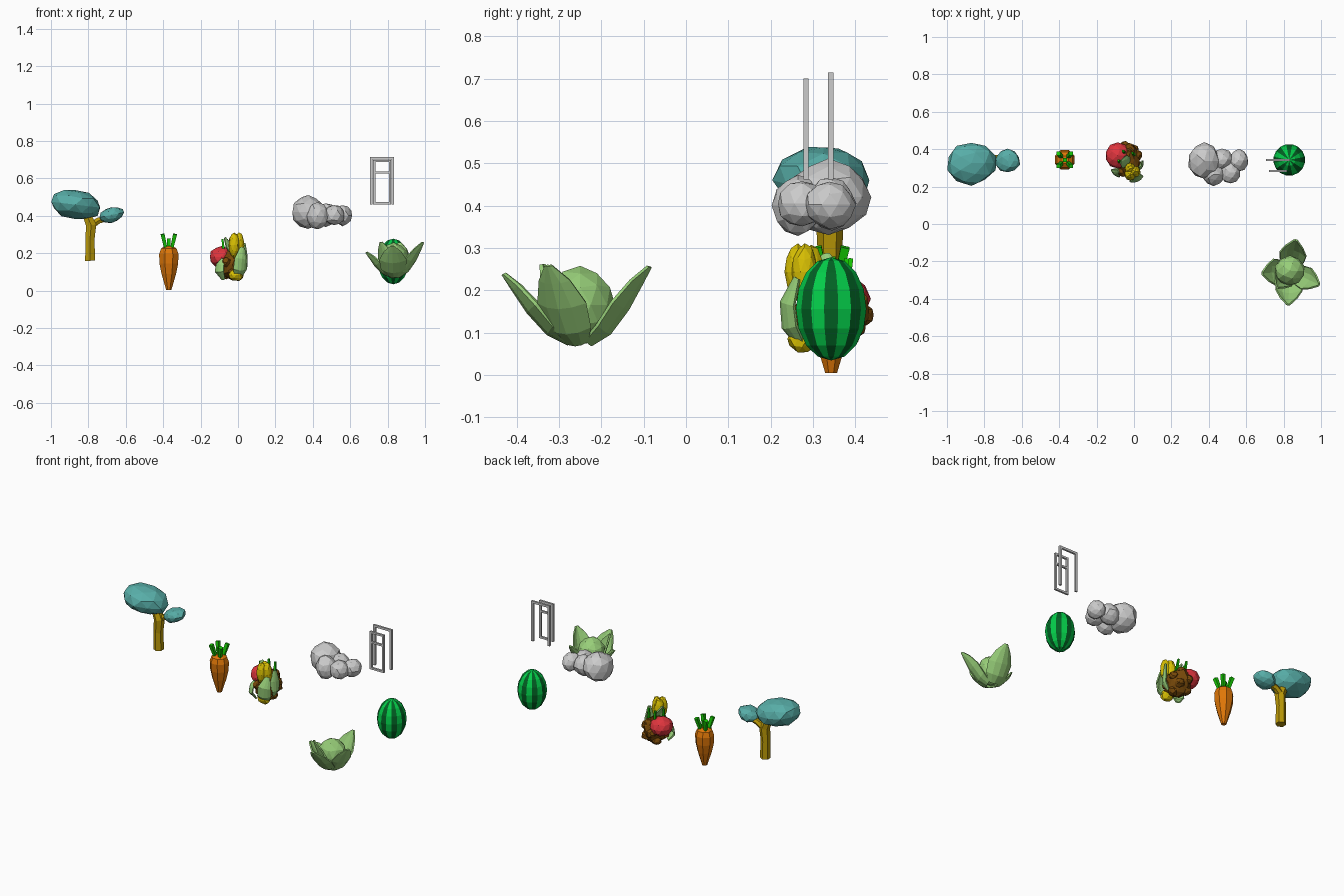
import bpy, bmesh, math, random
from mathutils import Vector

if "Cube" in bpy.data.objects:
    bpy.data.objects.remove(bpy.data.objects["Cube"])

random.seed(4)
mats = {}


def paint(ob, *names):
    for n in names:
        if n:
            ob.data.materials.append(mats[n])


def colour(name, rgb):
    m = bpy.data.materials.new(name)
    m.diffuse_color = [(c / 255) ** 2.2 for c in rgb] + [1]
    m.use_nodes = True
    m.node_tree.nodes["Principled BSDF"].inputs["Base Color"].default_value = m.diffuse_color
    mats[name] = m


for n, c in dict(teal=(88, 172, 166), bark=(186, 152, 16), orange=(222, 118, 16), stalk=(28, 200, 10),
                 rind=(12, 205, 75), stripe=(8, 98, 40), lettuce=(150, 205, 120), red=(222, 56, 64),
                 brown=(118, 74, 18), yellow=(215, 190, 10)).items():
    colour(n, c)


def finish(name, bm, *cols):
    bmesh.ops.recalc_face_normals(bm, faces=bm.faces[:])
    me = bpy.data.meshes.new(name)
    bm.to_mesh(me)
    bm.free()
    ob = bpy.data.objects.new(name, me)
    bpy.context.collection.objects.link(ob)
    paint(ob, *cols)
    return ob


def blob(name, centre, radii, col=None, sub=2, jitter=0.08, tilt=0.0):
    """Faceted, slightly uneven ball; tilt shears z along x."""
    bm = bmesh.new()
    bmesh.ops.create_icosphere(bm, subdivisions=sub, radius=1)
    for v in bm.verts:
        v.co *= 1 + random.uniform(-jitter, jitter)
        v.co = Vector([a * b for a, b in zip(v.co, radii)])
        v.co.z += tilt * v.co.x
        v.co += Vector(centre)
    return finish(name, bm, col)


def tube(name, points, radii, col=None, sides=6):
    """Low-poly tube through points."""
    bm = bmesh.new()
    pts = [Vector(p) for p in points]
    rings = []
    for i, (p, r) in enumerate(zip(pts, radii)):
        d = (pts[min(i + 1, len(pts) - 1)] - pts[max(i - 1, 0)]).normalized()
        u = d.cross(Vector((0, 1, 0))).normalized()
        w = d.cross(u)
        rings.append([bm.verts.new(p + r * (u * math.cos(a) + w * math.sin(a)))
                      for a in [2 * math.pi * (k + 0.5) / sides for k in range(sides)]])
    for a, b in zip(rings, rings[1:]):
        for k in range(sides):
            bm.faces.new((a[k], a[k - 1], b[k - 1], b[k]))
    bm.faces.new(rings[0])
    bm.faces.new(rings[-1])
    return finish(name, bm, col)


def leaf(name, path, widths, hub, col, thick=0.008, cup=0.35):
    """Cupped leaf along a path, its edges curling towards the hub."""
    bm = bmesh.new()
    rows = []
    for i, (p, w) in enumerate(zip(path, widths)):
        p = Vector(p)
        d = (Vector(path[min(i + 1, len(path) - 1)]) - Vector(path[max(i - 1, 0)])).normalized()
        inward = Vector(hub) - p
        inward = (inward - d * inward.dot(d)).normalized()
        side = d.cross(inward)
        rows.append([bm.verts.new(p + side * w * s + inward * w * cup * s * s) for s in (-1, -0.5, 0, 0.5, 1)])
    for a, b in zip(rows, rows[1:]):
        for k in range(4):
            bm.faces.new((a[k], a[k + 1], b[k + 1], b[k]))
    ob = finish(name, bm, col)
    s = ob.modifiers.new("thickness", "SOLIDIFY")
    s.thickness = thick
    s.offset = 0
    return ob


def box(bm, lo, hi):
    vs = bmesh.ops.create_cube(bm, size=1)["verts"]
    for v in vs:
        v.co = Vector([l + (h - l) * (c + 0.5) for l, h, c in zip(lo, hi, v.co)])


# Tree
tube("tree_trunk", [(-0.79, .34, .16), (-0.792, .34, .27), (-0.785, .34, .35), (-0.815, .34, .42)],
     [.031, .028, .032, .024], "bark")
tube("tree_branch", [(-0.79, .345, .345), (-0.745, .35, .375), (-0.69, .35, .39)], [.022, .019, .016], "bark")
blob("tree_crown_large", (-0.87, .325, .46), (.133, .115, .08), "teal", 2, .07, -0.12)
blob("tree_crown_small", (-0.675, .338, .405), (.066, .065, .042), "teal", 2, .07, 0.2)

# Carrot
tube("carrot_root", [(-0.37, .343, z) for z in (.004, .035, .09, .145, .195, .225, .24)],
     [.015, .025, .042, .054, .056, .045, .022], "orange", 8)
for i in range(5):
    a = math.pi * (0.25 + i / 2)
    r = 0 if i == 4 else 1
    dx, dy = r * math.cos(a), r * math.sin(a)
    tube("carrot_stalk_%d" % i, [(-0.37 + dx * .022, .343 + dy * .022, .225),
                                 (-0.37 + dx * .047, .343 + dy * .047, .302 if r else .28)],
         [.012, .015], "stalk", 4)

# Food scrap pile
blob("scrap_core", (-0.03, .345, .14), (.07, .088, .088), "brown", 2, .12)
for i in range(12):
    a = 2.4 * i
    z = -0.8 + 1.5 * i / 11
    r = math.sqrt(1 - z * z)
    blob("scrap_lump_%d" % i, (-0.033 + .055 * r * math.cos(a), .345 + .07 * r * math.sin(a), .14 + .075 * z),
         (.028, .03, .026), "brown", 2, .14)
blob("scrap_tomato", (-0.087, .365, .18), (.067, .07, .058), "red", 2, .03)
for i in range(3):
    a = i * 2.1
    blob("scrap_pepper_%d" % i, (-0.012 + .017 * math.cos(a), .28 + .018 * math.sin(a), .243),
         (.03, .031, .066), "yellow", 2, .06)
blob("scrap_peel", (-0.01, .275, .085), (.038, .035, .035), "yellow", 2, .1)
hub = (-0.035, .345, .15)
leaf("scrap_leaf_front", [(0.0, .275, .06), (.015, .235, .11), (.02, .23, .17), (.025, .26, .23)],
     [.015, .038, .036, .012], hub, "lettuce")
leaf("scrap_leaf_side", [(.02, .32, .09), (.045, .31, .13), (.043, .31, .19), (.035, .315, .255)],
     [.012, .025, .028, .01], hub, "lettuce")
leaf("scrap_leaf_left", [(-0.08, .29, .06), (-0.105, .265, .1), (-0.1, .27, .14), (-0.08, .28, .17)],
     [.012, .03, .025, .01], hub, "lettuce")
leaf("scrap_leaf_top", [(-0.02, .33, .2), (-0.04, .33, .24), (-0.055, .33, .265), (-0.07, .33, .285)],
     [.02, .035, .025, .008], hub, "lettuce")
for i, (x, y) in enumerate([(-0.075, .33), (-0.05, .38), (.0, .37)]):
    tube("scrap_sprig_%d" % i, [(x, y, .2), (x - .008, y + .01, .275)], [.01, .007], "stalk", 4)

# Rock cluster
for i, (c, r) in enumerate([((.375, .337, .42), (.085, .1, .088)), ((.425, .265, .40), (.06, .06, .07)),
                            ((.47, .345, .405), (.06, .055, .065)), ((.515, .275, .405), (.055, .06, .055)),
                            ((.56, .34, .402), (.05, .06, .055))]):
    blob("rock_%d" % i, c, r, None, 2, .06)

# Thin frames: open arch behind, closed frame with crossbar in front
bm = bmesh.new()
for x in (.705, .82):
    box(bm, (x, .336, .462), (x + .014, .348, .715))
box(bm, (.705, .336, .701), (.834, .348, .715))
finish("frame_arch", bm)
bm = bmesh.new()
for x in (.722, .806):
    box(bm, (x, .278, .462), (x + .013, .29, .70))
for z in (.462, .626, .688):
    box(bm, (.722, .278, z), (.819, .29, z + .012))
finish("frame_panel", bm)

# Striped melon
bm = bmesh.new()
bmesh.ops.create_uvsphere(bm, u_segments=16, v_segments=8, radius=1)
for v in bm.verts:
    a = math.pi / 16
    x, y, z = v.co
    v.co = (.83 + .085 * (x * math.cos(a) - y * math.sin(a)),
            .343 + .085 * (x * math.sin(a) + y * math.cos(a)), .156 + .122 * z)
for f in bm.faces:
    c = f.calc_center_median()
    k = round(math.atan2(c.y - .343, c.x - .83) / (math.pi / 8))
    f.material_index = k % 2
finish("melon", bm, "stripe", "rind")

# Lettuce: round heart with cupped outer leaves
blob("lettuce_heart", (.833, -0.25, .165), (.082, .08, .09), "lettuce", 2, .04)
for i, (tx, ty, tz, w) in enumerate([(.865, -.085, .255, .075), (.99, -.325, .258, .065),
                                     (.825, -.432, .238, .075), (.685, -.265, .205, .075),
                                     (.765, -.34, .26, .06)]):
    base, tip = Vector((.833, -.25, .085)), Vector((tx, ty, tz))
    path = []
    for t, h in ((.15, -.08), (.42, .08), (.68, .42), (.87, .76), (1, 1)):
        p = base.lerp(tip, t)
        p.z = base.z + (tip.z - base.z) * h
        path.append(p)
    leaf("lettuce_leaf_%d" % i, path, [w * s for s in (.45, .85, .95, .6, .12)],
         (.833, -.25, .3), "lettuce", .009, .4)
